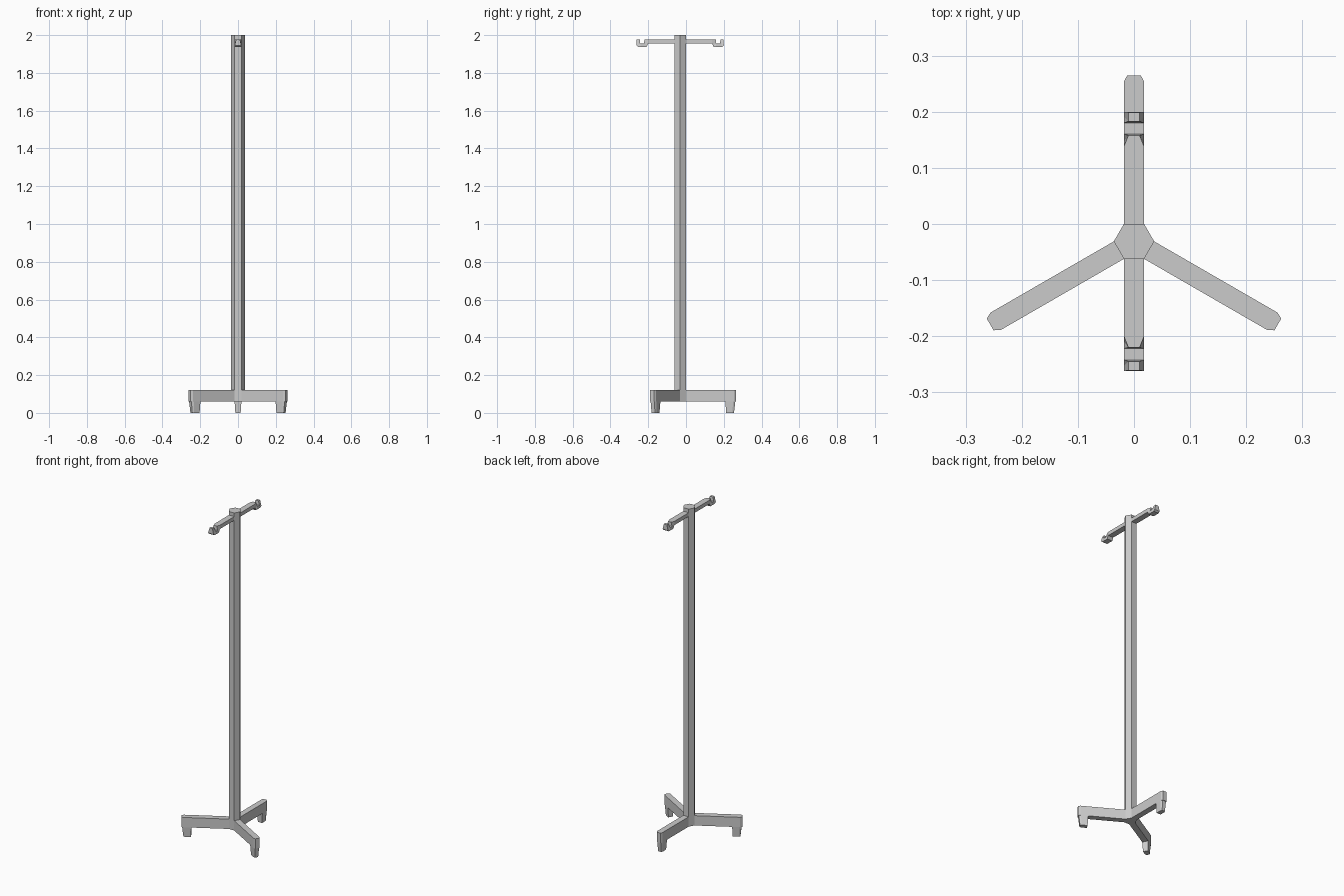
import bpy, bmesh
from math import sin, cos, pi, radians
from mathutils import Matrix

if "Cube" in bpy.data.objects:
    bpy.data.objects.remove(bpy.data.objects["Cube"])

CY = -0.031  # pole axis in y


def finish(name, bm, angle=0.0):
    bmesh.ops.recalc_face_normals(bm, faces=bm.faces)
    bm.transform(Matrix.Translation((0, CY, 0)) @ Matrix.Rotation(angle, 4, 'Z'))
    me = bpy.data.meshes.new(name)
    bm.to_mesh(me)
    bm.free()
    ob = bpy.data.objects.new(name, me)
    bpy.context.collection.objects.link(ob)
    return ob


def loft(name, stations, angle=0.0):
    """Four-sided bar along +y; station = (y, z, half width) at bottom, then at top."""
    bm = bmesh.new()
    rings = []
    for yb, zb, wb, yt, zt, wt in stations:
        pts = [(-wb, yb, zb), (wb, yb, zb), (wt, yt, zt), (-wt, yt, zt)]
        rings.append([bm.verts.new(p) for p in pts])
    for a, b in zip(rings, rings[1:]):
        for i in range(4):
            j = (i + 1) % 4
            bm.faces.new((a[i], a[j], b[j], b[i]))
    bm.faces.new(rings[0])
    bm.faces.new(rings[-1])
    return finish(name, bm, angle)


# hexagonal pole
bm = bmesh.new()
base = bm.faces.new([bm.verts.new((0.036 * cos(i * pi / 3), 0.036 * sin(i * pi / 3), 0.06))
                     for i in range(6)])
top = bmesh.ops.extrude_face_region(bm, geom=[base], use_keep_orig=True)
bmesh.ops.translate(bm, vec=(0, 0, 1.94),
                    verts=[v for v in top["geom"] if isinstance(v, bmesh.types.BMVert)])
finish("pole", bm)

# three legs with chamfered tips and tapered feet
W = 0.018
leg = [(y, 0.06, w, y, 0.12, w) for y, w in ((0.031, W), (0.285, W), (0.296, 0.012))]
foot = [(0.243, 0, 0.014, 0.24, 0.06, W),
        (0.276, 0, 0.014, 0.281, 0.06, W),
        (0.285, 0, 0.010, 0.292, 0.06, 0.012)]
for k, side in enumerate(("rear", "left", "right")):
    loft(side + "_leg", leg, radians(120 * k))
    loft(side + "_foot", foot, radians(120 * k))

# two arms ending in upturned hooks
T, N = 1.978, 0.010
arm = [(0.031, 1.955, W, 0.031, T, W),
       (0.169, 1.955, W, 0.169, T, W),
       (0.178, 1.937, W, 0.189, T, N),
       (0.191, 1.937, W, 0.191, 1.955, W),
       (0.211, 1.937, W, 0.211, 1.955, W),
       (0.222, 1.937, W, 0.214, T, N),
       (0.231, 1.945, W, 0.230, T, N)]
loft("rear_hook_arm", arm)
loft("front_hook_arm", arm, pi)
